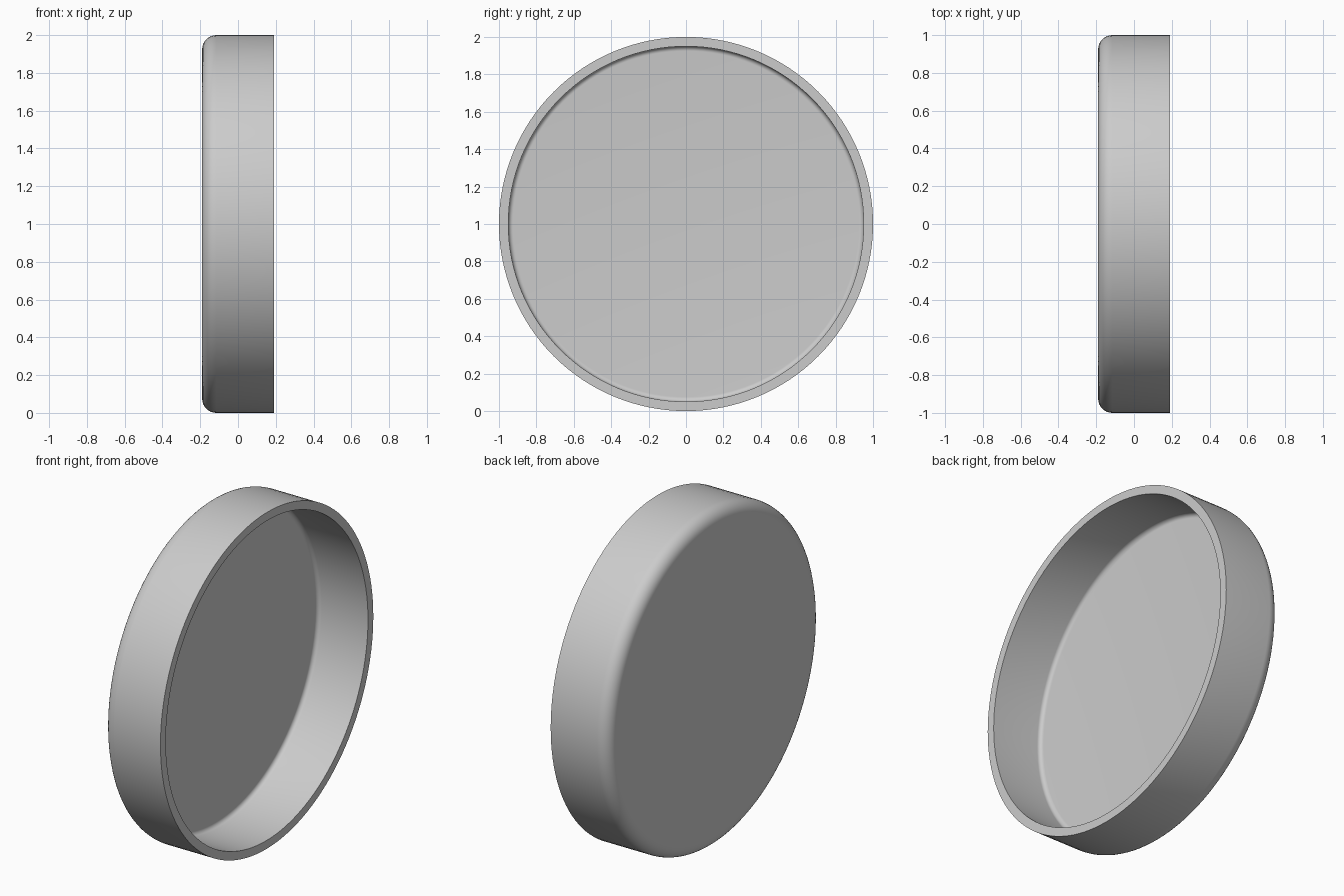
import bpy, bmesh
from math import cos, sin, pi, radians
from mathutils import Vector

cube = bpy.data.objects.get("Cube")
if cube:
    bpy.data.objects.remove(cube, do_unlink=True)

RADIUS, HALF_DEPTH, WALL = 1.0, 0.19, 0.05
OUTER_FILLET, INNER_FILLET = 0.075, 0.025
FILLET_STEPS, SIDES = 8, 128


def fillet(x, r, size):
    """Quarter arc from the closed face at depth x to the side wall at radius r."""
    angles = [pi / 2 * i / FILLET_STEPS for i in range(FILLET_STEPS + 1)]
    return [(x + size * (1 - cos(a)), r - size * (1 - sin(a))) for a in angles]


# Half section: outer face edge, outer wall, rim, inner wall, floor edge
profile = fillet(-HALF_DEPTH, RADIUS, OUTER_FILLET)
profile += [(HALF_DEPTH, RADIUS), (HALF_DEPTH, RADIUS - WALL)]
profile += reversed(fillet(-HALF_DEPTH + WALL, RADIUS - WALL, INNER_FILLET))

# Revolve the section about the x axis
bm = bmesh.new()
verts = [bm.verts.new((x, 0, r)) for x, r in profile]
edges = [bm.edges.new(pair) for pair in zip(verts, verts[1:])]
bmesh.ops.spin(bm, geom=verts + edges, cent=(0, 0, 0), axis=(1, 0, 0),
               angle=2 * pi, steps=SIDES, use_merge=True)
bmesh.ops.remove_doubles(bm, verts=bm.verts, dist=0.0001)

# Close the outer face and the inner floor
bmesh.ops.holes_fill(bm, edges=[e for e in bm.edges if e.is_boundary], sides=0)
bmesh.ops.recalc_face_normals(bm, faces=bm.faces)
bmesh.ops.translate(bm, verts=bm.verts, vec=Vector((0, 0, RADIUS)))

mesh = bpy.data.meshes.new("round_cap")
bm.to_mesh(mesh)
bm.free()
cap = bpy.data.objects.new("round_cap", mesh)
bpy.context.collection.objects.link(cap)

# Smooth walls and fillets, crisp rim
bpy.ops.object.select_all(action="DESELECT")
cap.select_set(True)
bpy.context.view_layer.objects.active = cap
bpy.ops.object.shade_smooth_by_angle(angle=radians(30))
